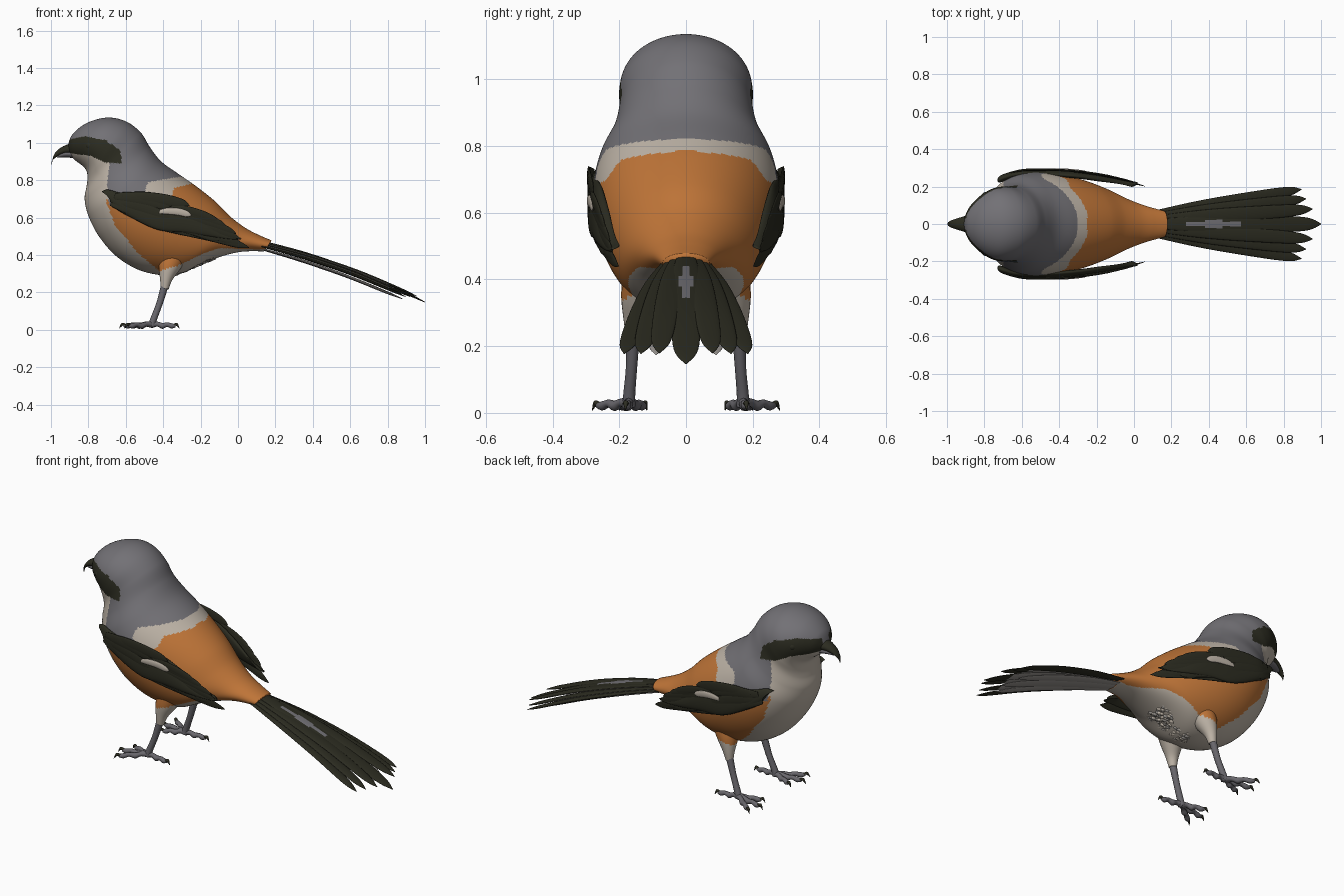
import bpy, bmesh, math, random
from mathutils import Vector as V

cube = bpy.data.objects.get("Cube")
if cube:
    bpy.data.objects.remove(cube)


def make_mat(name, r, g, b):
    m = bpy.data.materials.new(name)
    m.use_nodes = True
    m.diffuse_color = (r, g, b, 1)
    bsdf = m.node_tree.nodes["Principled BSDF"]
    bsdf.inputs["Base Color"].default_value = (r, g, b, 1)
    bsdf.inputs["Roughness"].default_value = 0.7
    return m


MATS = {
    "grey": make_mat("slate grey plumage", .17, .165, .18),
    "orange": make_mat("rufous plumage", .53, .18, .04),
    "cream": make_mat("cream plumage", .52, .46, .39),
    "dark": make_mat("dark olive feathers", .025, .025, .015),
    "leg": make_mat("grey skin", .14, .135, .15),
    "pale": make_mat("pale grey underside", .32, .3, .28),
}


def smooth(rings, steps):
    """Catmull-Rom interpolation of (centre, axis, axis) rings."""
    out, n = [], len(rings)
    for i in range(n - 1):
        quad = [rings[min(max(i + k, 0), n - 1)] for k in (-1, 0, 1, 2)]
        for s in range(steps):
            t = s / steps
            out.append([b + (c - a) * (t / 2) + (a * 2 - b * 5 + c * 4 - d) * (t * t / 2)
                        + (b * 3 - a - c * 3 + d) * (t ** 3 / 2) for a, b, c, d in zip(*quad)])
    return out + [rings[-1]]


def finish(name, bm, rule):
    bmesh.ops.recalc_face_normals(bm, faces=bm.faces)
    bm.normal_update()
    used = []
    for f in bm.faces:
        key = rule if isinstance(rule, str) else rule(f.calc_center_median(), f.normal)
        if key not in used:
            used.append(key)
        f.material_index = used.index(key)
        f.smooth = True
    me = bpy.data.meshes.new(name)
    bm.to_mesh(me)
    bm.free()
    for key in used:
        me.materials.append(MATS[key])
    ob = bpy.data.objects.new(name, me)
    bpy.context.collection.objects.link(ob)


def loft(name, rings, rule, segs=16, steps=6):
    """Skin through elliptical rings, closed at both ends."""
    bm = bmesh.new()
    loops = []
    for c, a, b in smooth(rings, steps):
        loops.append([bm.verts.new(c + a * math.cos(k * math.tau / segs) + b * math.sin(k * math.tau / segs))
                      for k in range(segs)])
    for p, q in zip(loops, loops[1:]):
        for k in range(segs):
            j = (k + 1) % segs
            bm.faces.new((p[k], p[j], q[j], q[k]))
    bm.faces.new(loops[0])
    bm.faces.new(loops[-1])
    finish(name, bm, rule)


def tube(name, pts, radii, rule, segs=12, steps=5):
    pts, rings = [V(p) for p in pts], []
    for i, (p, r) in enumerate(zip(pts, radii)):
        t = (pts[min(i + 1, len(pts) - 1)] - pts[max(i - 1, 0)]).normalized()
        a = V((0, 1, 0)).cross(t).normalized()
        rings.append((p, a * r, t.cross(a) * r))
    loft(name, rings, rule, segs, steps)


def feather(name, path, hw, across, thick, rule="dark", segs=16):
    """Thin tapered vane along a path of points."""
    shape = (.55, .95, 1, .8, .06)
    rings = [(V(p), V(across) * hw * s, V(thick) * max(s, .2)) for p, s in zip(path, shape)]
    loft(name, rings, rule, segs, 6)


def inside(poly, x, z):
    hit = False
    for (x1, z1), (x2, z2) in zip(poly, poly[1:] + poly[:1]):
        if (z1 > z) != (z2 > z) and x < x1 + (z - z1) * (x2 - x1) / (z2 - z1):
            hit = not hit
    return hit


# Plumage regions in side profile
MASK = [(-.93, 1.0), (-.89, 1.02), (-.82, 1.035), (-.71, 1.015), (-.63, .96), (-.62, .89),
        (-.71, .895), (-.79, .93), (-.93, .95)]
GREY = [(-1, 1.2), (-.3, 1.2), (-.3, .82), (-.39, .805), (-.48, .79), (-.5, .74), (-.45, .66),
        (-.69, .67), (-.7, .78), (-.685, .9), (-.95, 1.0)]
ORANGE = [(-.25, 1), (-.25, .78), (-.34, .76), (-.36, .7), (-.5, .66), (-.71, .7), (-.66, .565),
          (-.53, .405), (-.42, .315), (-.34, .335), (-.18, .41), (-.1, .437), (.1, .43), (.3, .44), (.3, 1)]


def plumage(c, n):
    if inside(MASK, c.x, c.z) and abs(c.y) > .03:
        return "dark"
    if inside(GREY, c.x, c.z):
        return "grey"
    return "orange" if inside(ORANGE, c.x, c.z) else "cream"


# Head and body: upper point, lower point, half width
SECTIONS = [
    (-.91, .985, -.91, .95, .025), (-.885, 1.045, -.875, .91, .09), (-.81, 1.105, -.835, .88, .15),
    (-.7, 1.135, -.81, .85, .188), (-.6, 1.115, -.805, .81, .2), (-.52, 1.055, -.81, .765, .2),
    (-.47, .975, -.82, .7, .218), (-.41, .9, -.8, .61, .26), (-.32, .835, -.74, .495, .278),
    (-.22, .765, -.64, .385, .27), (-.12, .685, -.5, .31, .24), (-.04, .605, -.33, .295, .195),
    (.04, .545, -.17, .365, .14), (.11, .508, 0, .415, .098), (.18, .478, .14, .42, .07)]
body = [(V(((a + c) / 2, 0, (b + d) / 2)), V((a - c, 0, b - d)) / 2, V((0, w, 0)))
        for a, b, c, d, w in SECTIONS]
loft("body", body, plumage, 160, 16)

# Hooked beak
loft("upper_beak", [(V((x, 0, z)), V((0, w, 0)), V((.3 * h, 0, h))) for x, z, w, h in (
    (-.87, .968, .055, .033), (-.92, .965, .038, .026), (-.965, .945, .024, .022),
    (-.99, .917, .012, .016), (-.995, .888, .002, .003))], "dark")
loft("lower_beak", [(V((x, 0, z)), V((0, w, 0)), V((0, 0, h))) for x, z, w, h in (
    (-.86, .938, .048, .022), (-.92, .94, .034, .018), (-.965, .93, .012, .01))], "leg")

# Fluffy vent feathers in two tones
random.seed(4)
for tone in ("pale", "cream"):
    bm = bmesh.new()
    for _ in range(130):
        x, y = random.uniform(-.36, -.13), random.uniform(-.1, .1)
        z = .298 + .42 * max(x + .33, 0) + 3.3 * y * y
        made = bmesh.ops.create_icosphere(bm, subdivisions=1, radius=random.uniform(.008, .014))
        for v in made["verts"]:
            v.co = V((v.co.x * 1.5 + x, v.co.y + y, v.co.z * .8 + z))
    finish(f"{tone}_vent_fluff", bm, tone)


# Tail fan
def tail_rule(c, n):
    return "pale" if n.z < -.2 and c.x < .82 else "dark"


def centre_rule(c, n):
    if n.z > 0 and abs(c.y) < .02 * (1 - ((c.x - .44) / .16) ** 2):
        return "grey"
    return tail_rule(c, n)


def tail_feather(name, tip, base_y, drop, hw, rule):
    tx, ty, tz = tip
    path = []
    for t in (0, .3, .62, .9, 1):
        bow = (.03 - .3 * drop) * math.sin(t * math.pi)
        path.append((.11 + (tx - .11) * t, base_y + (ty - base_y) * t, .478 - drop + (tz - .478 + drop) * t + bow))
    feather(name, path, hw, (0, 1, 0), (.002, 0, .008), rule, 24)


tail_feather("tail_feather_centre", (1.0, 0, .148), 0, 0, .046, centre_rule)
tail_feather("under_tail_feather_centre", (.88, 0, .165), 0, .042, .045, "pale")
for side, s in (("left", -1), ("right", 1)):
    for i, (tx, ty, tz) in enumerate(((.955, .08, .18), (.92, .135, .178), (.895, .185, .178))):
        tail_feather(f"{side}_tail_feather_{i + 1}", (tx, s * ty, tz), s * (.022 + .016 * i),
                     .009 * (i + 1), .037 - .002 * i, "dark" if i == 2 else tail_rule)
    tail_feather(f"{side}_under_tail_feather", (.85, s * .09, .175), s * .03, .04, .036, "pale")


# Folded wings
def wing_y(x):
    return .286 - .25 * max(x + .5, 0) ** 2 - 1.4 * max(-.56 - x, 0) ** 2


WING = [(-.71, .74, .71), (-.675, .75, .65), (-.6, .73, .605), (-.45, .7, .535), (-.3, .678, .52),
        (-.18, .62, .5), (-.06, .54, .485), (0, .505, .49)]
FLIGHT = [(-.45, .555, .058, .44), (-.42, .565, .03, .455), (-.42, .57, -.02, .467), (-.43, .575, -.1, .478),
          (-.4, .6, .015, .485), (-.38, .63, -.01, .515), (-.36, .645, -.06, .55), (-.36, .655, -.1, .575)]
COVERTS = [(-.68, .68, -.4, .56), (-.68, .7, -.34, .585), (-.66, .715, -.36, .655), (-.62, .715, -.26, .665)]


def wing_feather(name, s, spec, hw, lift, rule="dark"):
    x0, z0, x1, z1 = spec
    path = []
    for t in (0, .25, .6, .88, 1):
        x = x0 + (x1 - x0) * t
        path.append((x, s * (wing_y(x) + lift), z0 + (z1 - z0) * t + .012 * math.sin(t * math.pi)))
    feather(name, path, hw, (.3, 0, 1), (0, .006, 0), rule)


for side, s in (("left", -1), ("right", 1)):
    loft(f"{side}_wing", [(V((x, s * (wing_y(x) - .012), (t + b) / 2)), V((-.02, s * -.008, (t - b) / 2)),
                           V((0, .019 if x < -.1 else .01, 0))) for x, t, b in WING], "dark", 24)
    for i, spec in enumerate(FLIGHT):
        wing_feather(f"{side}_flight_feather_{i + 1}", s, spec, .023, -.006 + .0015 * i)
    for i, spec in enumerate(COVERTS):
        wing_feather(f"{side}_covert_feather_{i + 1}", s, spec, .03, .002 + .001 * i)
    wing_feather(f"{side}_wing_patch", s, (-.42, .632, -.25, .612), .018, .009, "cream")

    # Eye
    bm = bmesh.new()
    bmesh.ops.create_uvsphere(bm, u_segments=20, v_segments=12, radius=.026)
    bmesh.ops.translate(bm, verts=bm.verts, vec=(-.79, s * .146, .985))
    finish(f"{side}_eye", bm, "dark")

    # Leg and foot
    tube(f"{side}_thigh", [(-.35, s * .12, .39), (-.37, s * .14, .33), (-.385, s * .154, .27), (-.392, s * .158, .22)],
         (.075, .056, .033, .021), plumage, 24, 8)
    tube(f"{side}_shank", [(-.388, s * .158, .25), (-.42, s * .163, .14), (-.452, s * .17, .055), (-.462, s * .171, .02)],
         (.021, .017, .018, .02), "leg")
    for i, (tx, ty) in enumerate(((-.585, .265), (-.61, .195), (-.575, .125), (-.335, .18))):
        base, tip = V((-.46, s * .171, .028)), V((tx, s * ty, .022))
        step = tip - base
        pts = [base] + [base + step * t + V((0, 0, h)) for t, h in
                        ((.25, .004), (.45, -.004), (.65, .004), (.85, -.002))]
        tube(f"{side}_toe_{i + 1}", pts + [tip], (.018, .013, .016, .012, .014, .008), "leg", 10)
        tube(f"{side}_claw_{i + 1}", [base + step * .93, tip + step * .06 + V((0, 0, .008)),
                                      tip + step * .17 + V((0, 0, -.014))], (.009, .008, .001), "dark", 8)
